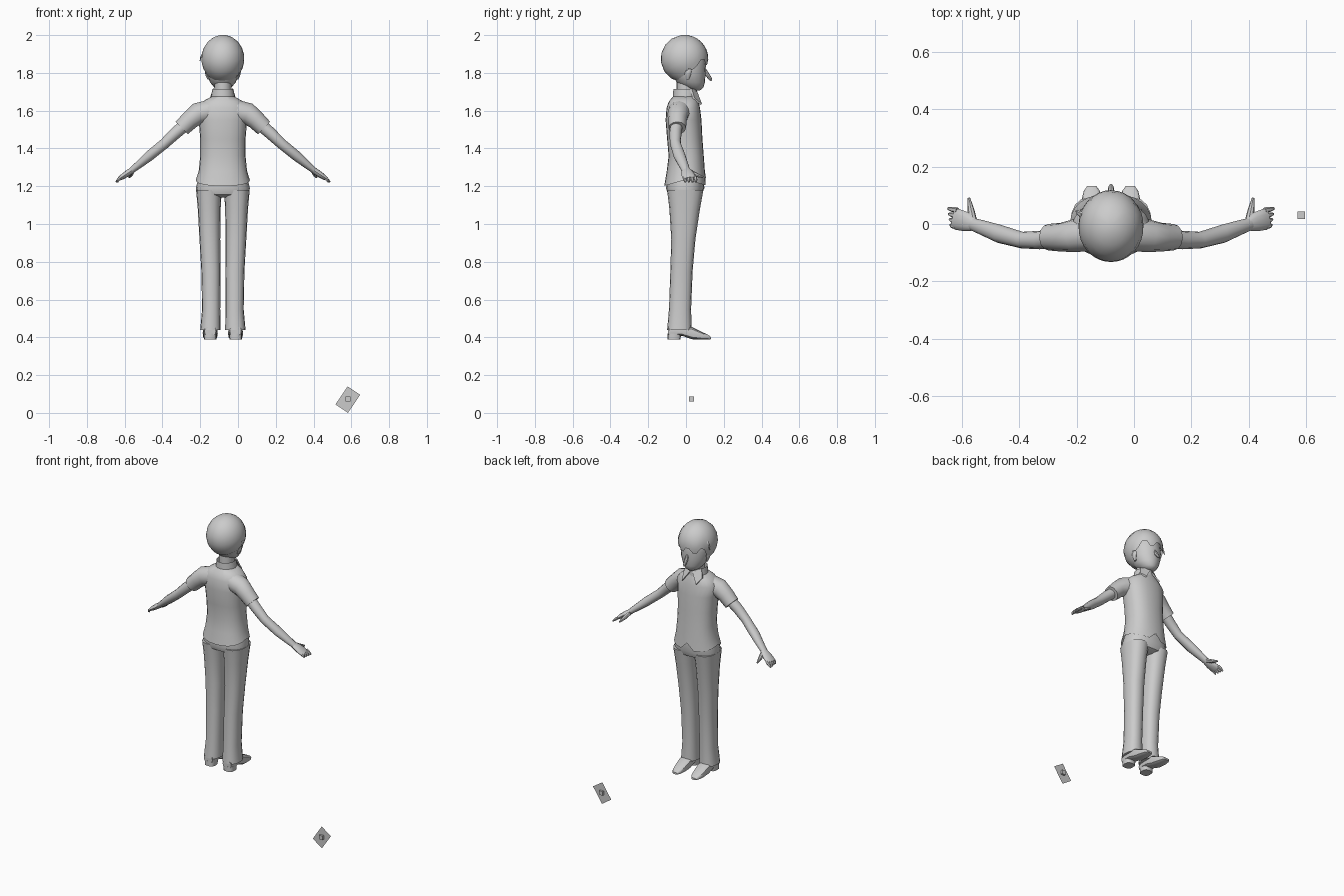
import bpy, bmesh, math
from mathutils import Vector

CX = -0.08  # centre line of the figure
grey = bpy.data.materials.new("plain_grey")
grey.diffuse_color = (0.6, 0.6, 0.6, 1)


def finish(name, bm, mirror=False, angle=40, x=CX):
    bmesh.ops.recalc_face_normals(bm, faces=bm.faces)
    me = bpy.data.meshes.new(name)
    bm.to_mesh(me)
    bm.free()
    ob = bpy.data.objects.new(name, me)
    bpy.context.collection.objects.link(ob)
    ob.location.x = x
    me.materials.append(grey)
    if mirror:
        ob.modifiers.new("mirror", 'MIRROR').use_mirror_merge = False
    bpy.ops.object.select_all(action='DESELECT')
    ob.select_set(True)
    bpy.context.view_layer.objects.active = ob
    bpy.ops.object.shade_smooth_by_angle(angle=math.radians(angle))
    return ob


def skin(bm, rings, cap_start=True, cap_end=True):
    vs = [[bm.verts.new(p) for p in r] for r in rings]
    n = len(vs[0])
    for a, b in zip(vs, vs[1:]):
        for i in range(n):
            j = (i + 1) % n
            bm.faces.new((a[i], a[j], b[j], b[i]))
    if cap_start:
        bm.faces.new(vs[0])
    if cap_end:
        bm.faces.new(vs[-1])
    return vs


def sgnpow(v, e):
    return math.copysign(abs(v) ** e, v)


def oval(n, e=0.85):
    for i in range(n):
        a = 2 * math.pi * i / n
        yield sgnpow(math.cos(a), e), sgnpow(math.sin(a), e)


def stack(rows, n=20, e=0.85):
    """Horizontal rings from rows of z, x min, x max, y min, y max."""
    return [[((x0 + x1) / 2 + c * (x1 - x0) / 2, (y0 + y1) / 2 + s * (y1 - y0) / 2, z)
             for c, s in oval(n, e)] for z, x0, x1, y0, y1 in rows]


def tube(path, n=12):
    """Rings across a path of x, y, z, radius in y, other radius."""
    pts = [Vector(p[:3]) for p in path]
    rings = []
    for i, p in enumerate(path):
        t = (pts[min(i + 1, len(pts) - 1)] - pts[max(i - 1, 0)]).normalized()
        ref = Vector((0, 1, 0)) if abs(t.y) < 0.8 else Vector((1, 0, 0))
        u = (ref - t * ref.dot(t)).normalized()
        w = t.cross(u)
        rings.append([pts[i] + u * c * p[3] + w * s * p[4] for c, s in oval(n, 1)])
    return rings


# shirt body, with a curved hem and a notch at the front
bm = bmesh.new()
vs = skin(bm, stack([(1.215, -.143, .143, -.115, .105), (1.28, -.128, .128, -.102, .1),
                     (1.36, -.12, .12, -.092, .094), (1.45, -.12, .12, -.1, .087),
                     (1.55, -.128, .128, -.108, .082), (1.615, -.135, .135, -.103, .074),
                     (1.65, -.105, .105, -.09, .066), (1.675, -.06, .06, -.068, .058)], 24),
          cap_start=False)
for v in vs[0]:
    v.co.z = 1.235 - 0.032 * abs(v.co.y) / 0.11
    if v.co.y > 0 and abs(v.co.x) < 0.01:
        v.co.z += 0.045
finish("shirt", bm)

# sleeves
bm = bmesh.new()
skin(bm, tube([(.06, -.03, 1.6, .065, .06), (.135, -.042, 1.583, .056, .058),
               (.175, -.046, 1.55, .05, .05), (.218, -.046, 1.508, .046, .046)]))
finish("sleeve", bm, True)

# arms
bm = bmesh.new()
skin(bm, tube([(.17, -.046, 1.55, .034, .034), (.25, -.056, 1.482, .032, .032),
               (.31, -.056, 1.425, .029, .028), (.39, -.034, 1.36, .032, .027),
               (.45, -.012, 1.31, .026, .02), (.485, 0, 1.282, .022, .016)]))
finish("arm", bm, True)

# hands: palm, four fingers and thumb
bm = bmesh.new()
skin(bm, tube([(.475, -.002, 1.288, .022, .016), (.505, .008, 1.268, .034, .017),
               (.535, .016, 1.248, .037, .014), (.548, .02, 1.24, .034, .01)]))
for k in range(4):
    y = -.009 + k * .019
    skin(bm, tube([(.535, y, 1.248, .01, .01), (.553, y + .003, 1.235, .009, .009),
                   (.558 + .003 * k, y + .006, 1.222, .005, .005)], 6))
skin(bm, tube([(.48, .012, 1.28, .014, .014), (.488, .05, 1.262, .012, .012),
               (.495, .09, 1.248, .005, .005)], 8))
finish("hand", bm, True)

# trousers: hips and legs
bm = bmesh.new()
skin(bm, stack([(1.14, -.09, .09, -.05, .05), (1.155, -.138, .138, -.094, .083),
                (1.19, -.143, .143, -.106, .097), (1.25, -.128, .128, -.095, .094)]))
finish("hips", bm)
bm = bmesh.new()
skin(bm, stack([(.44, .012, .12, -.1, .03), (.55, .014, .11, -.09, .027),
                (.75, .013, .114, -.083, .035), (.92, .014, .124, -.078, .05),
                (1.08, .012, .133, -.088, .074), (1.18, .006, .142, -.1, .092)], 16))
finish("trouser_leg", bm, True)

# shoes: upper with a raised arch, and a heel block
bm = bmesh.new()
rings = []
for y, h, z0, z1 in [(-.096, .03, .41, .455), (-.06, .037, .41, .46), (-.02, .038, .408, .46),
                     (.03, .04, .39, .455), (.08, .036, .388, .43),
                     (.115, .028, .388, .415), (.132, .016, .39, .402)]:
    rings.append([(.067 + c * h, y, (z0 + z1) / 2 + s * (z1 - z0) / 2) for c, s in oval(12, .6)])
skin(bm, rings)
skin(bm, stack([(.388, .035, .1, -.098, -.03), (.42, .034, .101, -.098, -.025)], 12, .6))
finish("shoe", bm, True)

# neck and collar
bm = bmesh.new()
skin(bm, stack([(1.65, -.046, .046, -.05, .045), (1.78, -.044, .044, -.05, .045)], 16, 1))
finish("neck", bm)
bm = bmesh.new()
skin(bm, stack([(1.655, -.066, .066, -.07, .062), (1.715, -.056, .056, -.067, .056)], 16, 1),
     False, False)
finish("collar_band", bm)
bm = bmesh.new()
flap = [(.006, .06, 1.7), (.052, .03, 1.718), (.068, .045, 1.668), (.05, .085, 1.635)]
skin(bm, [flap, [(x, y - .01, z - .004) for x, y, z in flap]])
finish("collar_point", bm, True)

# head with a tapering chin
bm = bmesh.new()
skin(bm, stack([(1.708, -.02, .02, .03, .075), (1.722, -.045, .045, -.01, .092),
                (1.75, -.068, .068, -.05, .1), (1.79, -.084, .084, -.07, .103),
                (1.84, -.09, .09, -.08, .105), (1.89, -.088, .088, -.08, .1),
                (1.94, -.06, .06, -.06, .07)], 20, 1))
finish("head", bm)

# pointed nose and small ears
bm = bmesh.new()
skin(bm, tube([(0, .096, 1.825, .007, .006), (0, .112, 1.792, .011, .012),
               (0, .13, 1.767, .009, .009), (0, .136, 1.76, .004, .004)], 8))
finish("nose", bm)
bm = bmesh.new()
skin(bm, stack([(1.765, .07, .082, .0, .015), (1.79, .076, .093, -.008, .026),
                (1.815, .078, .096, -.008, .03), (1.825, .08, .09, 0, .022)], 8, 1))
finish("ear", bm, True)

# hair cap: low rim at the back, jagged fringe at the front
bm = bmesh.new()
N, M = 32, 8
rings = []
for k in range(M):
    ring = []
    for i in range(N):
        a = 2 * math.pi * i / N
        s = math.sin(a)
        rim = -0.75 + (0.6 * min(1, s * 1.7) if s > 0 else 0.6 * s)
        if s > 0.1:
            rim += 0.12 * (1 if i % 4 < 2 else -1)
        ph = rim + (1.42 - rim) * k / (M - 1)
        r = math.cos(ph)
        ring.append((.114 * r * math.cos(a), -.008 + .126 * r * s, 1.875 + .126 * math.sin(ph)))
    rings.append(ring)
skin(bm, rings, cap_start=False)
finish("hair", bm)

# small loose strand on one side of the hair
bm = bmesh.new()
skin(bm, tube([(-.1, .03, 1.91, .012, .006), (-.116, .04, 1.885, .008, .004),
               (-.122, .045, 1.862, .002, .002)], 6))
finish("hair_strand", bm)

# tilted flat card with a little cube, set apart from the figure
bm = bmesh.new()
bm.faces.new([bm.verts.new((x, .03, z)) for x, z in
              [(.58, .14), (.647, .096), (.582, 0), (.516, .045)]])
finish("card", bm, x=0)
bm = bmesh.new()
bmesh.ops.create_cube(bm, size=.026)
bmesh.ops.translate(bm, verts=bm.verts, vec=(.582, .03, .074))
finish("card_cube", bm, x=0)
